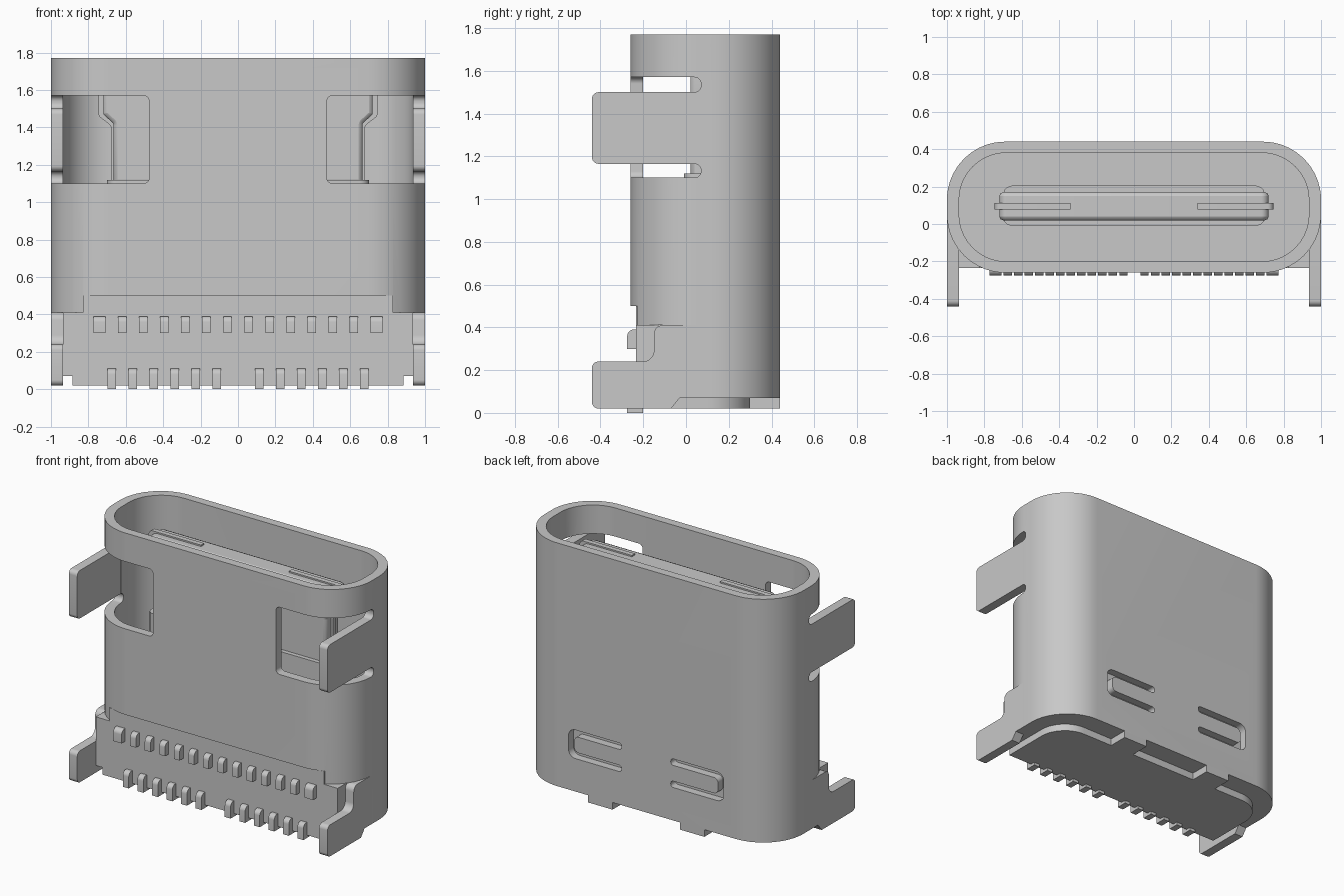
import bpy, bmesh, math
from mathutils import Vector

cube = bpy.data.objects.get("Cube")
if cube:
    bpy.data.objects.remove(cube, do_unlink=True)

COLOR = (0.58, 0.58, 0.58, 1.0)
metal = bpy.data.materials.new("light_grey_metal")
metal.use_nodes = True
metal.diffuse_color = COLOR
metal.node_tree.nodes["Principled BSDF"].inputs["Base Color"].default_value = COLOR


def fillet(points, r, steps=5):
    """Round the corners of a polygon; r is one radius or one per corner."""
    out, n = [], len(points)
    radii = r if isinstance(r, (list, tuple)) else [r] * n
    for i, rad in enumerate(radii):
        p = Vector(points[i])
        if rad == 0:
            out.append(p)
            continue
        a = (Vector(points[i - 1]) - p).normalized()
        b = (Vector(points[(i + 1) % n]) - p).normalized()
        half = a.angle(b) / 2
        c = p + (a + b).normalized() * rad / math.sin(half)
        reach = rad / math.tan(half)
        start, end = p + a * reach - c, p + b * reach - c
        for k in range(steps + 1):
            spoke = start.lerp(end, k / steps)
            out.append(c + spoke.normalized() * rad)
    return out


def rect(u0, u1, v0, v1, r=0, steps=5):
    return fillet([(u0, v0), (u1, v0), (u1, v1), (u0, v1)], r, steps)


def prism(name, outline, axis, lo, hi, mirror=False, bevel=0):
    """Extrude an outline along an axis, optionally with a copy mirrored in x."""
    place = {"x": lambda u, v, w: (w, u, v),
             "y": lambda u, v, w: (u, w, v),
             "z": lambda u, v, w: (u, v, w)}[axis]
    bm = bmesh.new()
    for side in ((1, -1) if mirror else (1,)):
        rings = []
        for w in (lo, hi):
            ring = []
            for u, v in outline:
                x, y, z = place(u, v, w)
                ring.append(bm.verts.new((x * side, y, z)))
            rings.append(ring)
            bm.faces.new(ring)
        for i in range(len(outline)):
            bm.faces.new((rings[0][i - 1], rings[0][i], rings[1][i], rings[1][i - 1]))
    bmesh.ops.recalc_face_normals(bm, faces=bm.faces)
    mesh = bpy.data.meshes.new(name)
    bm.to_mesh(mesh)
    bm.free()
    mesh.materials.append(metal)
    ob = bpy.data.objects.new(name, mesh)
    bpy.context.collection.objects.link(ob)
    if bevel:
        mod = ob.modifiers.new("edge_bevel", "BEVEL")
        mod.width, mod.segments = bevel, 2
        mod.limit_method, mod.angle_limit = "ANGLE", math.radians(60)
    return ob


def activate(ob):
    bpy.ops.object.select_all(action="DESELECT")
    ob.select_set(True)
    bpy.context.view_layer.objects.active = ob


def cut(ob, cutter):
    cutter.hide_render = True
    mod = ob.modifiers.new("cut", "BOOLEAN")
    mod.operation, mod.solver, mod.object = "DIFFERENCE", "EXACT", cutter
    activate(ob)
    bpy.ops.object.modifier_apply(modifier=mod.name)
    bpy.data.objects.remove(cutter, do_unlink=True)


def smooth(ob):
    activate(ob)
    bpy.ops.object.shade_smooth_by_angle(angle=math.radians(30))


# Outer metal shell: a rounded tube with openings
shell = prism("shell", rect(-1, 1, -.26, .44, .31, 12), "z", .07, 1.77)
cutters = [
    prism("bore", rect(-.935, .935, -.2, .38, .25, 12), "z", -.2, 2),
    # side windows in front, with slots running round the sides
    prism("window", rect(.475, 1.3, 1.1, 1.57, [.03, 0, 0, .03]), "y", -.6, .04, True),
    prism("low_slot", rect(-.1, .07, 1.1, 1.165, .03), "x", .5, 1.3, True),
    prism("high_slot", rect(-.1, .07, 1.5, 1.57, .03), "x", .5, 1.3, True),
    # open lower front
    prism("front_gap", rect(-.83, .83, -.2, .5), "y", -.6, -.1),
    prism("corner_gap", rect(-1.3, 1.3, -.2, .41), "y", -.6, .04),
    # C-shaped slots around the back spring tongues
    prism("spring_slot", fillet(
        [(.19, .30), (.60, .30), (.60, .50), (.19, .50),
         (.19, .455), (.555, .455), (.555, .345), (.19, .345)],
        [.02, .05, .05, .02, .02, .03, .03, .02]), "y", .33, .6, True),
]
for c in cutters:
    cut(shell, c)

# Mounting legs
upper_leg = prism("upper_legs", rect(-.44, .045, 1.165, 1.5, [.03, 0, 0, .03]),
                  "x", .935, 1, True)
lower_leg = prism("lower_legs", fillet(
    [(-.44, .02), (-.07, .02), (-.03, .07), (.045, .07), (.045, .41),
     (-.15, .41), (-.15, .24), (-.44, .24)],
    [.03, 0, 0, 0, 0, .04, .05, .03]), "x", .935, 1, True)

# Bent tabs under the back wall
prism("bottom_tabs", rect(.26, .45, .29, .44), "z", .02, .075, True)

# Insulating housing
core = prism("housing_core", rect(-.94, .94, -.2, .385, .25, 12), "z", .07, .5)
prism("housing_front", [(-.935, .07), (.935, .07), (.935, .41), (.83, .41),
                        (.83, .5), (-.83, .5), (-.83, .41), (-.935, .41)],
      "y", -.235, 0)
foot = prism("housing_foot", rect(-.885, .885, -.235, .3, [0, 0, .2, .2], 8),
             "z", .02, .08)

# Centre tongue: thick root, notched blade and exposed edge plates
root = prism("tongue_root", rect(-.7, .7, -.01, .205, .05), "z", .45, 1.12)
half = [(.665, 1.1), (.665, 1.42), (.72, 1.47), (.72, 1.64)]
blade_outline = half + [(-x, z) for x, z in reversed(half)]
blade = prism("tongue_blade", fillet(blade_outline, [0, .02, .02, .04, .04, .02, .02, 0]),
              "y", .02, .17, bevel=.028)
plate = prism("tongue_edge_plates", fillet(
    [(.34, 1.1), (.68, 1.1), (.68, 1.41), (.745, 1.46), (.745, 1.65), (.34, 1.65)],
    [0, 0, .02, .02, .03, 0]), "y", .077, .112, True)


# Two rows of solder contacts
def pins(name, x_list, z0, z1, width):
    for i, x in enumerate(x_list):
        profile = rect(-.275, -.2, z0, z1, [0, 0, 0, .03], 4)
        smooth(prism(f"{name}_{i + 1}", profile, "x", x - width / 2, x + width / 2, True))


PITCH = .1125
pins("upper_contact", [(k + .5) * PITCH for k in range(6)], .3, .39, .045)
pins("upper_end_contact", [.74], .3, .39, .065)
pins("lower_contact", [k * PITCH for k in range(1, 7)], 0, .11, .045)

for ob in (shell, upper_leg, lower_leg, core, foot, root, blade, plate):
    smooth(ob)
